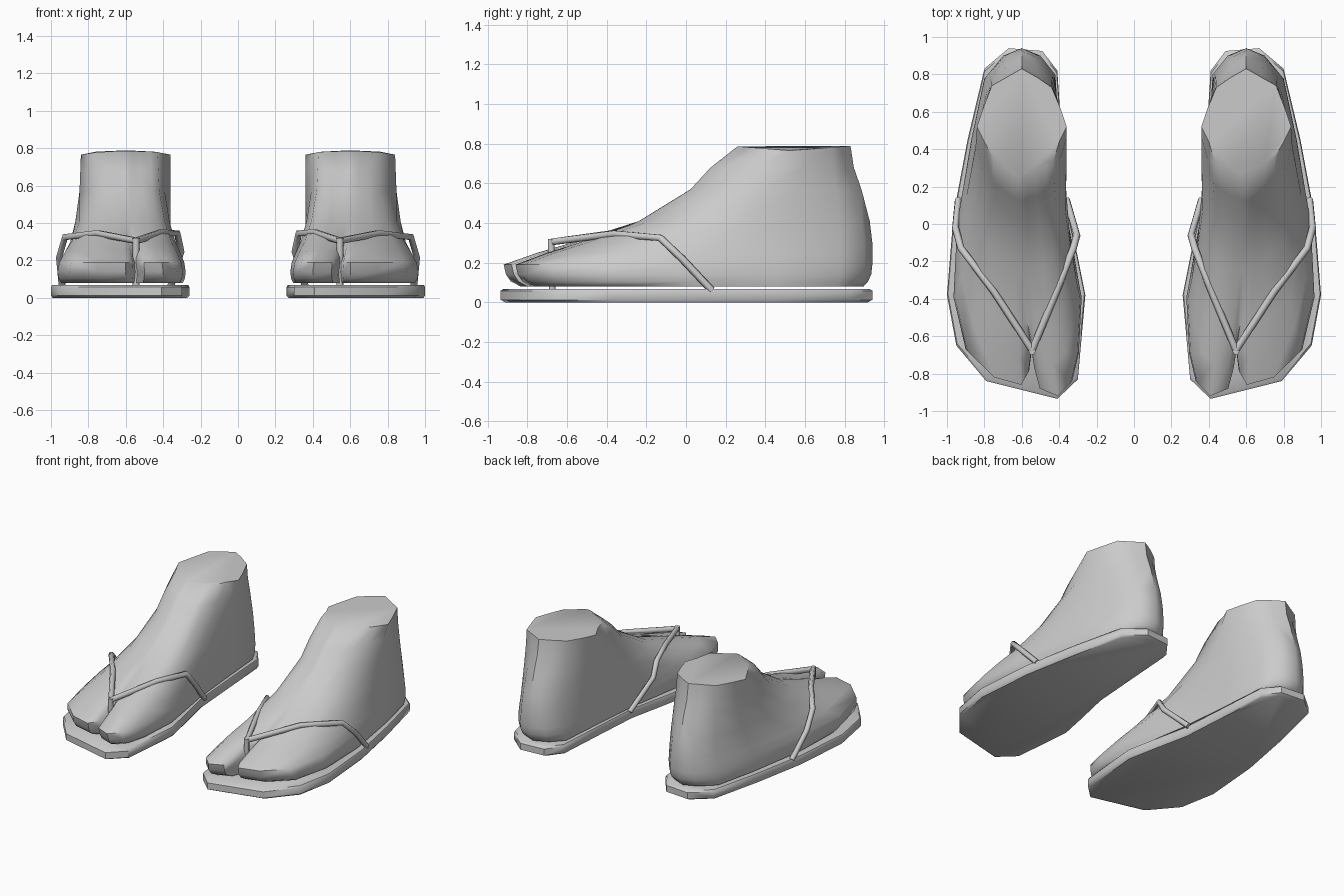
import bpy, bmesh, math

if "Cube" in bpy.data.objects:
    bpy.data.objects.remove(bpy.data.objects["Cube"])

grey = bpy.data.materials.new("plain grey")
grey.diffuse_color = (0.6, 0.6, 0.6, 1)
grey.use_nodes = True
grey.node_tree.nodes["Principled BSDF"].inputs["Base Color"].default_value = grey.diffuse_color


def mesh_object(name, bm, angle):
    """Finish a right-hand part and mirror it across x = 0."""
    bmesh.ops.recalc_face_normals(bm, faces=bm.faces)
    me = bpy.data.meshes.new(name)
    bm.to_mesh(me)
    bm.free()
    ob = bpy.data.objects.new(name, me)
    bpy.context.collection.objects.link(ob)
    me.materials.append(grey)
    bpy.ops.object.select_all(action='DESELECT')
    bpy.context.view_layer.objects.active = ob
    ob.select_set(True)
    bpy.ops.object.shade_smooth_by_angle(angle=math.radians(angle))
    ob.modifiers.new("mirror", 'MIRROR').use_mirror_merge = False
    return ob


def loft(rings):
    """Skin a stack of closed rings and cap both ends."""
    bm = bmesh.new()
    loops = [[bm.verts.new(p) for p in r] for r in rings]
    n = len(loops[0])
    for a, b in zip(loops, loops[1:]):
        for i in range(n):
            j = (i + 1) % n
            bm.faces.new((a[i], a[j], b[j], b[i]))
    bm.faces.new(loops[0][::-1])
    bm.faces.new(loops[-1])
    return bm


# Sandal sole: outline stacked with a slightly rounded rim
SOLE = [(.41, -.935), (.79, -.84), (.95, -.65), (1, -.38), (.965, .05), (.89, .45),
        (.80, .83), (.67, .94), (.49, .925), (.41, .82), (.385, .45), (.36, .1),
        (.30, -.18), (.26, -.38), (.30, -.83)]


def sole_ring(z, s):
    return [(.63 + (x - .63) * s, y * s, z) for x, y in SOLE]


mesh_object("sandal_sole", loft([sole_ring(0, .975), sole_ring(.012, 1),
                                 sole_ring(.058, 1), sole_ring(.068, .985)]), 40)

# Foot: footprint outline (x, y) blending up into the ankle outline (x, y)
OUTLINE = [
    (.40, -.92, .52, .30), (.50, -.88, .56, .28), (.53, -.87, .58, .265),
    (.545, -.87, .60, .26), (.56, -.87, .62, .265), (.60, -.86, .65, .28),
    (.75, -.82, .70, .32), (.90, -.68, .75, .35), (.965, -.40, .80, .44),
    (.945, 0, .84, .52), (.87, .45, .81, .61), (.80, .78, .76, .74),
    (.70, .90, .68, .785), (.60, .94, .60, .83), (.50, .90, .52, .785),
    (.42, .80, .44, .73), (.40, .45, .39, .61), (.365, .05, .36, .52),
    (.28, -.40, .40, .44), (.295, -.70, .43, .34), (.33, -.85, .47, .32)]
TOE_GAP = {2: .10, 3: .20, 4: .08}

# height, front blend, width blend, heel blend, toe gap depth
LAYERS = [(.08, .07, .12, .40, .7), (.105, .03, .03, .2, .9), (.14, .01, 0, .05, 1),
          (.19, 0, .06, 0, 1), (.25, .14, .26, 0, .7), (.30, .28, .46, 0, .25),
          (.41, .56, .72, .12, 0), (.57, .79, .93, .5, 0),
          (.68, .88, .97, .85, 0), (.765, 1, 1, 1, 0)]

rings = []
for z, wf, wx, wb, gap in LAYERS:
    ring = []
    for i, (fx, fy, ax, ay) in enumerate(OUTLINE):
        fy += TOE_GAP.get(i, 0) * gap
        w = wb if fy > .6 else wf
        rim = .08 * abs(ay - .53) if z > .7 else 0
        ring.append((fx + (ax - fx) * wx, fy + (ay - fy) * w, z + rim))
    rings.append(ring)
mesh_object("foot", loft(rings), 50)

# Thong straps: toe post, inner and outer arms
STRAPS = {
    "toe_post": [(.545, -.675, .06), (.545, -.68, .32)],
    "inner_strap": [(.545, -.675, .305), (.41, -.35, .35), (.325, -.13, .345),
                    (.305, -.06, .25), (.36, .13, .06)],
    "outer_strap": [(.545, -.675, .305), (.75, -.36, .345), (.925, -.13, .325),
                    (.955, -.02, .22), (.94, .13, .06)]}

for side, sx in (("left", -1), ("right", 1)):
    for name, pts in STRAPS.items():
        cu = bpy.data.curves.new(side + "_" + name, 'CURVE')
        cu.dimensions = '3D'
        cu.bevel_depth = .019
        cu.bevel_resolution = 1
        cu.use_fill_caps = True
        sp = cu.splines.new('POLY')
        sp.points.add(len(pts) - 1)
        for p, (x, y, z) in zip(sp.points, pts):
            p.co = (sx * x, y, z, 1)
        cu.materials.append(grey)
        bpy.context.collection.objects.link(bpy.data.objects.new(cu.name, cu))
